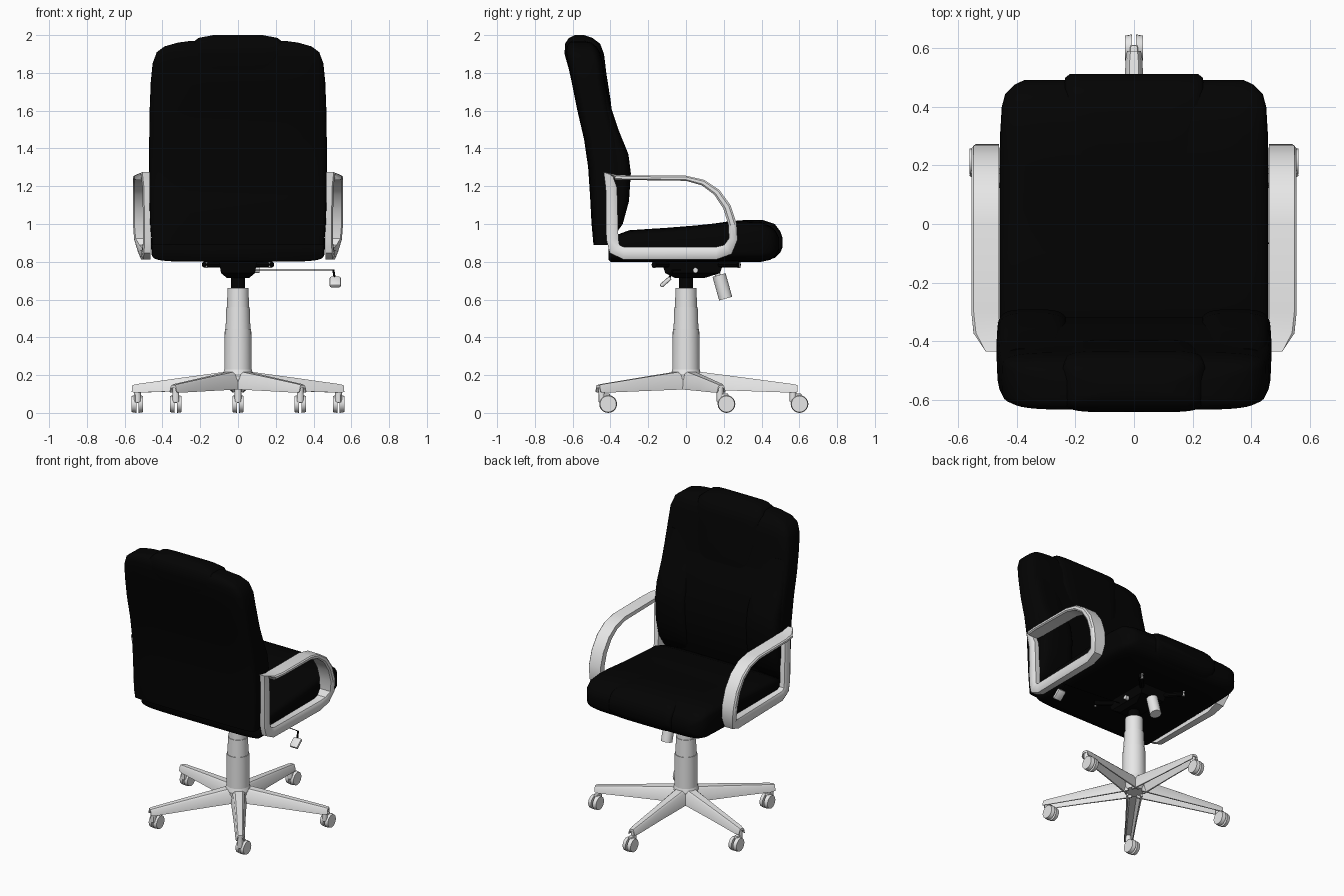
import bpy, bmesh, math
from mathutils import Vector, Matrix

cube = bpy.data.objects.get("Cube")
if cube:
    bpy.data.objects.remove(cube)


def material(name, value):
    m = bpy.data.materials.new(name)
    m.use_nodes = True
    colour = (value, value, value, 1)
    m.diffuse_color = colour
    m.node_tree.nodes["Principled BSDF"].inputs["Base Color"].default_value = colour
    return m


BLACK = material("black_upholstery", 0.001)
GREY = material("light_grey_plastic", 0.88)


def finish(name, bm, mat, angle=35):
    bmesh.ops.recalc_face_normals(bm, faces=bm.faces)
    mesh = bpy.data.meshes.new(name)
    bm.to_mesh(mesh)
    bm.free()
    mesh.materials.append(mat)
    ob = bpy.data.objects.new(name, mesh)
    bpy.context.collection.objects.link(ob)
    bpy.ops.object.select_all(action='DESELECT')
    ob.select_set(True)
    bpy.context.view_layer.objects.active = ob
    bpy.ops.object.shade_smooth_by_angle(angle=math.radians(angle))
    return ob


def skin(name, rings, mat, loop=False, angle=35):
    """Bridge matching rings of points, capping the ends unless looped."""
    bm = bmesh.new()
    vs = [[bm.verts.new(p) for p in r] for r in rings]
    n = len(vs[0])
    pairs = list(zip(vs, vs[1:])) + ([(vs[-1], vs[0])] if loop else [])
    for a, b in pairs:
        for i in range(n):
            j = (i + 1) % n
            bm.faces.new((a[i], a[j], b[j], b[i]))
    if not loop:
        bm.faces.new(vs[0])
        bm.faces.new(vs[-1])
    return finish(name, bm, mat, angle)


def cushion(name, levels, axis, cx=0, power=6, n=40):
    """Loft rounded rectangles; level = (position, low, high, half width)."""
    rings = []
    for pos, lo, hi, w in levels:
        ring = []
        for i in range(n):
            c, s = math.cos(math.tau * i / n), math.sin(math.tau * i / n)
            u = cx + math.copysign(abs(c) ** (2 / power), c) * w
            v = (lo + hi) / 2 + math.copysign(abs(s) ** (2 / power), s) * (hi - lo) / 2
            ring.append((u, v, pos) if axis == 'z' else (u, pos, v))
        rings.append(ring)
    return skin(name, rings, BLACK, angle=60)


def rod(name, a, b, r1, mat, r2=None, sides=20):
    a, b = Vector(a), Vector(b)
    d = b - a
    bm = bmesh.new()
    rot = d.to_track_quat('Z', 'Y').to_matrix().to_4x4()
    bmesh.ops.create_cone(bm, cap_ends=True, segments=sides, radius1=r1,
                          radius2=r1 if r2 is None else r2, depth=d.length,
                          matrix=Matrix.Translation((a + b) / 2) @ rot)
    return finish(name, bm, mat)


def box(name, centre, size, mat, tilt=0, bevel=0.0):
    bm = bmesh.new()
    bmesh.ops.create_cube(bm, size=1, matrix=Matrix.Translation(centre)
                          @ Matrix.Rotation(tilt, 4, 'X') @ Matrix.Diagonal((*size, 1)))
    bmesh.ops.bevel(bm, geom=bm.edges[:], offset=bevel, segments=2, affect='EDGES', profile=0.5)
    return finish(name, bm, mat)


# Backrest with raised head pad and side bolsters
cushion("backrest", [
    (.89, -.49, -.40, .455), (1.0, -.50, -.35, .465), (1.15, -.508, -.325, .47),
    (1.3, -.518, -.32, .47), (1.45, -.54, -.35, .47), (1.6, -.575, -.395, .468),
    (1.75, -.605, -.428, .462), (1.85, -.627, -.438, .452), (1.91, -.635, -.455, .43),
    (1.94, -.632, -.475, .39), (1.96, -.62, -.50, .32), (1.968, -.605, -.53, .26)], 'z')
cushion("head_pad", [
    (1.56, -.55, -.39, .19), (1.64, -.575, -.397, .215), (1.8, -.615, -.422, .235),
    (1.9, -.643, -.434, .245), (1.955, -.64, -.455, .245), (1.985, -.62, -.495, .21),
    (2.0, -.59, -.54, .13)], 'z')
for side, label in ((1, "left"), (-1, "right")):
    cushion(label + "_back_bolster", [
        (.93, -.48, -.385, .115), (1.0, -.48, -.335, .12), (1.12, -.48, -.302, .122),
        (1.27, -.49, -.292, .122), (1.37, -.50, -.305, .12), (1.5, -.53, -.358, .118),
        (1.62, -.56, -.398, .112), (1.72, -.58, -.425, .10)], 'z', cx=side * .345, power=4)

# Seat with raised centre panel rolling over the front
cushion("seat", [
    (-.41, .81, .90, .445), (-.40, .80, .93, .455), (-.3, .80, .967, .46),
    (-.1, .80, .98, .46), (.05, .80, .992, .46), (.2, .80, 1.008, .46),
    (.3, .80, 1.016, .458), (.4, .80, 1.012, .452), (.445, .81, .99, .44),
    (.475, .83, .965, .41), (.492, .865, .93, .375)], 'y')
cushion("seat_front_panel", [
    (.1, .90, .995, .21), (.22, .86, 1.013, .225), (.3, .82, 1.02, .235),
    (.41, .81, 1.02, .24), (.47, .82, 1.0, .24), (.5, .85, .96, .235),
    (.512, .88, .925, .22)], 'y')

# Loop armrests: centre line (y, z, outer x, thickness)
ARM = [(-.412, 1.266, .515, .05), (-.395, 1.19, .505, .06), (-.39, .92, .503, .064),
       (-.378, .868, .505, .066), (-.33, .845, .51, .066), (.16, .845, .52, .066),
       (.222, .865, .53, .062), (.25, .92, .55, .046), (.246, 1.0, .556, .044),
       (.217, 1.09, .556, .042), (.163, 1.168, .556, .037), (.09, 1.219, .556, .032),
       (0, 1.242, .556, .027), (-.3, 1.245, .556, .024), (-.375, 1.247, .548, .028)]
for side, label in ((1, "left"), (-1, "right")):
    rings = []
    for i, (y, z, xo, t) in enumerate(ARM):
        p, q = ARM[i - 1], ARM[(i + 1) % len(ARM)]
        d = Vector((q[0] - p[0], q[1] - p[1])).normalized() * t / 2
        ny, nz = -d.y, d.x
        xi, e = .462, .008
        rings.append([(side * x, y + ny * k, z + nz * k) for x, k in
                      ((xi, 1), (xi, -1), (xo - e, -1), (xo, -.5), (xo, .5), (xo - e, 1))])
    skin(label + "_armrest", rings, GREY, loop=True)

# Tilt mechanism under the seat, with four bolted arms
skin("mechanism_housing", [[(sx * w, y, z) for sx, y in ((-1, y0), (1, y0), (1, y1), (-1, y1))]
     for z, w, y0, y1 in ((.715, .06, -.06, .1), (.74, .09, -.11, .18), (.80, .10, -.13, .2))], BLACK)
for sx in (-1, 1):
    for y0, y1 in ((-.07, -.17), (.14, .28)):
        rod("mechanism_arm", (sx * .05, y0, .785), (sx * .18, y1, .785), .016, BLACK, sides=8)
        rod("arm_bolt", (sx * .17, y1, .766), (sx * .17, y1, .80), .008, GREY, sides=8)
rod("lift_piston", (0, 0, .65), (0, 0, .74), .036, BLACK)
rod("tension_stem", (0, .15, .78), (0, .18, .70), .015, GREY)
rod("tension_knob", (0, .175, .73), (0, .21, .605), .036, GREY)
rod("mechanism_bolt", (.08, .05, .755), (.115, .05, .755), .014, GREY)

# Height lever
rod("lever_rod", (.08, -.03, .757), (.505, -.07, .757), .0025, BLACK, sides=8)
rod("lever_bend", (.505, -.07, .757), (.512, -.09, .71), .006, BLACK, sides=8)
box("lever_paddle", (.515, -.108, .693), (.06, .022, .07), GREY, tilt=-.85, bevel=.008)

# Gas lift column
rod("column_lower", (0, 0, .18), (0, 0, .445), .073, GREY, .07, 32)
rod("column_middle", (0, 0, .44), (0, 0, .56), .066, GREY, .062, 32)
rod("column_upper", (0, 0, .555), (0, 0, .66), .058, GREY, .056, 32)
rod("base_hub", (0, 0, .14), (0, 0, .21), .06, GREY, .078, 32)
rod("base_collar", (0, 0, .205), (0, 0, .232), .08, GREY, .072, 32)

# Five hollow legs, each with a twin-wheel caster trailing the same way
shift = Vector((0, .007, 0))
for k in range(5):
    rot = Matrix.Rotation(math.radians(90 + 72 * k), 3, 'Z')
    rings = []
    for r, z0, z1, w in ((.03, .125, .222, .05), (.3, .116, .187, .037),
                         (.555, .107, .153, .029), (.584, .11, .147, .024)):
        section = ((-w, z0), (-w * .75, z1 - .01), (-w * .5, z1), (w * .5, z1),
                   (w * .75, z1 - .01), (w, z0), (w * .8, z0),
                   (w * .5, z1 - .015), (-w * .5, z1 - .015), (-w * .8, z0))
        rings.append([rot @ Vector((r, u, z)) + shift for u, z in section])
    skin("base_leg", rings, GREY, angle=40)
    tip = rot @ Vector((.56, 0, 0)) + shift
    x, y = tip.x, tip.y
    rod("caster_stem", (x, y, .06), (x, y, .14), .018, GREY, sides=12)
    box("caster_hood", (x, y + .014, .078), (.026, .06, .05), GREY, bevel=.006)
    for s in (-1, 1):
        rod("caster_wheel", (x + s * .006, y + .034, .047), (x + s * .03, y + .034, .047),
            .047, GREY, .043, 20)
